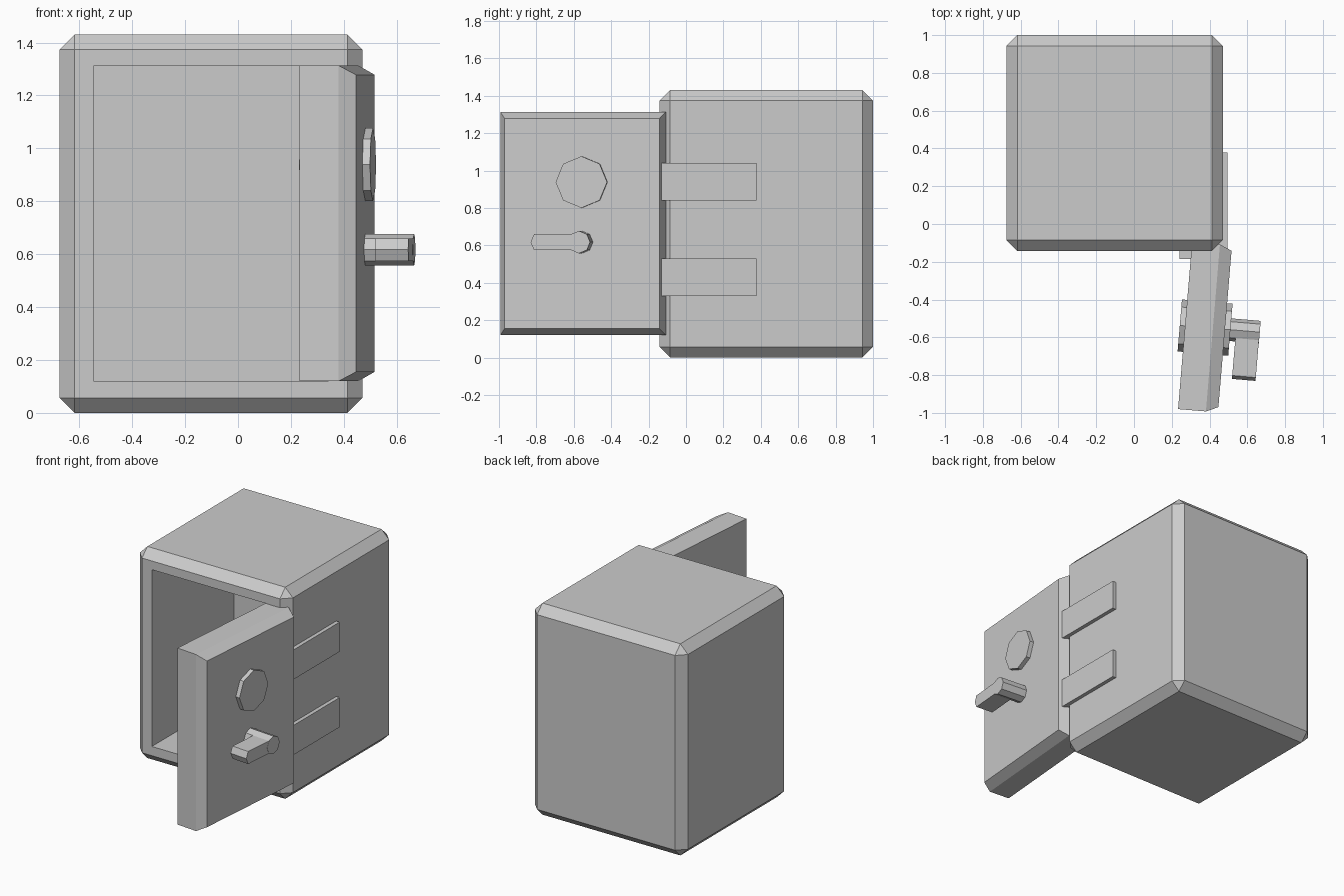
import bpy, bmesh, math
from mathutils import Vector, Matrix

if "Cube" in bpy.data.objects:
    bpy.data.objects.remove(bpy.data.objects["Cube"])


def finish(name, bm, loc=(0, 0, 0), rot=0.0):
    bmesh.ops.recalc_face_normals(bm, faces=bm.faces)
    me = bpy.data.meshes.new(name)
    bm.to_mesh(me)
    bm.free()
    ob = bpy.data.objects.new(name, me)
    ob.location = loc
    ob.rotation_euler.z = rot
    bpy.context.collection.objects.link(ob)
    return ob


def box(lo, hi):
    lo, hi = Vector(lo), Vector(hi)
    bm = bmesh.new()
    m = Matrix.Translation((lo + hi) / 2) @ Matrix.Diagonal((*(hi - lo), 1))
    bmesh.ops.create_cube(bm, size=1, matrix=m)
    return bm


def facing(bm, d):
    bm.normal_update()
    d = Vector(d)
    return max((f for f in bm.faces if f.normal.dot(d) > 0.99),
               key=lambda f: f.calc_area())


def extrude(bm, face):
    new = bmesh.ops.extrude_discrete_faces(bm, faces=[face])["faces"][0]
    return new


def prism(bm, pts, n0, n1):
    # extrude a (u, z) outline along the door normal
    a = [bm.verts.new((u, n0, z)) for u, z in pts]
    b = [bm.verts.new((u, n1, z)) for u, z in pts]
    bm.faces.new(a)
    bm.faces.new(b[::-1])
    for i in range(len(a)):
        j = (i + 1) % len(a)
        bm.faces.new((a[i], b[i], b[j], a[j]))


def octagon(u, z, r):
    return [(u + r * math.cos(k * math.pi / 4), z + r * math.sin(k * math.pi / 4))
            for k in range(8)]


# Chamfered body, hollowed from the front
bm = box((-0.675, -0.142, 0), (0.47, 1.0, 1.43))
bmesh.ops.bevel(bm, geom=bm.edges[:], offset=0.057, segments=1,
                affect='EDGES', profile=0.5)
rim = extrude(bm, facing(bm, (0, -1, 0)))
cx, cz = -0.1025, 0.7165
for v in rim.verts:
    v.co.x = cx + math.copysign(0.4425, v.co.x - cx)
    v.co.z = cz + math.copysign(0.5975, v.co.z - cz)
back = extrude(bm, rim)
for v in back.verts:
    v.co.y = 0.735
finish("safe_body", bm)

# Hinge blocks
for name, z in (("lower_hinge", 0.33), ("upper_hinge", 0.84)):
    finish(name, box((0.24, -0.185, z), (0.496, 0.378, z + 0.2)))

# Door frame: local x runs from hinge to free edge, local y points outward
HINGE, OPEN = (0.3075, -0.096, 0), math.radians(-94.8)
W = 0.887

# Door slab with a chamfered outer face
bm = box((0, 0, 0.12), (W, 0.148, 1.313))
outer = extrude(bm, facing(bm, (0, 1, 0)))
for v in outer.verts:
    v.co.y += 0.064
    v.co.x += math.copysign(0.028, W / 2 - v.co.x)
    v.co.z += math.copysign(0.035, cz - v.co.z)
finish("door", bm, HINGE, OPEN)

# Octagonal dial passing through the door
bm = bmesh.new()
prism(bm, octagon(0.445, 0.938, 0.138), -0.028, 0.241)
finish("dial", bm, HINGE, OPEN)

# Handle: octagonal shaft and a side lever
bm = bmesh.new()
prism(bm, octagon(0.445, 0.617, 0.06), 0.15, 0.397)
finish("handle_shaft", bm, HINGE, OPEN)
bm = bmesh.new()
h = 0.0424
prism(bm, [(0.487, 0.617 - h), (0.686, 0.617 - h), (0.704, 0.617),
           (0.686, 0.617 + h), (0.487, 0.617 + h)], 0.271, 0.396)
finish("handle_lever", bm, HINGE, OPEN)
